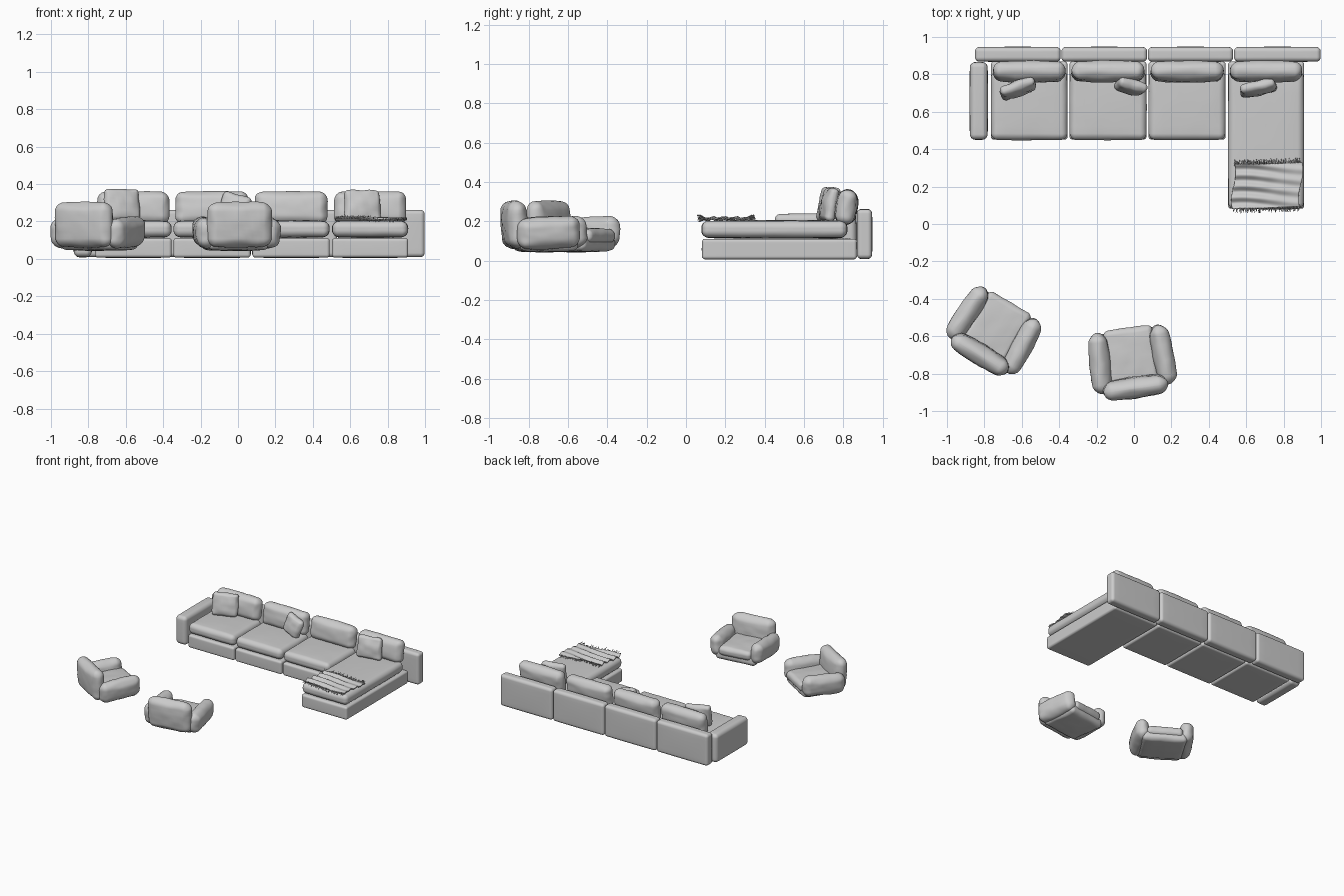
import bpy
import bmesh
import math
import random
from mathutils import Matrix, Vector, noise

random.seed(4)
if "Cube" in bpy.data.objects:
    bpy.data.objects.remove(bpy.data.objects["Cube"])

# One flat upholstery colour
fabric = bpy.data.materials.new("grey_fabric")
fabric.use_nodes = True
fabric.diffuse_color = (0.6, 0.6, 0.6, 1)
fabric.node_tree.nodes["Principled BSDF"].inputs["Base Color"].default_value = (0.6, 0.6, 0.6, 1)


def finish(name, bm, matrix=Matrix()):
    mesh = bpy.data.meshes.new(name)
    bm.to_mesh(mesh)
    bm.free()
    mesh.materials.append(fabric)
    mesh.shade_smooth()
    obj = bpy.data.objects.new(name, mesh)
    obj.matrix_world = matrix
    bpy.context.collection.objects.link(obj)
    return obj


def soft_box(name, size, radius, matrix, puff=(0, 0, 0), rumple=0.0):
    """Rounded box whose faces bulge outwards by puff along each axis."""
    half = Vector(size) / 2 - Vector(puff)
    radius = min(radius, min(half) * 0.98)
    bm = bmesh.new()
    bmesh.ops.create_cube(bm, size=2)
    bmesh.ops.subdivide_edges(bm, edges=bm.edges[:], cuts=15, use_grid_fill=True)
    for v in bm.verts:
        core, out = Vector(), Vector()
        for i, t in enumerate(v.co):
            flat = half[i] - radius
            core[i] = math.copysign(min(abs(t) * 2, 1) * flat, t)
            if abs(t) > 0.5:
                out[i] = math.copysign(math.tan((abs(t) - 0.5) * math.pi / 2), t)
        q = core + out.normalized() * radius
        u = [q[i] / half[i] for i in range(3)]
        for i in range(3):
            j, k = (i + 1) % 3, (i + 2) % 3
            q[i] += puff[i] * u[i] * (1 - u[j] ** 2) * (1 - u[k] ** 2)
        if rumple:
            q += out.normalized() * rumple * noise.noise((matrix @ q) * 22)
        v.co = q
    return finish(name, bm, matrix)


def span(name, x, y, z, radius, puff=(0, 0, 0), rumple=0.0):
    """Soft box filling the given x, y and z ranges."""
    ranges = (x, y, z)
    centre = [(a + b) / 2 for a, b in ranges]
    return soft_box(name, [b - a for a, b in ranges], radius,
                    Matrix.Translation(centre), puff, rumple)


def placed(x, y, z, turn=0, tilt=0, roll=0):
    return (Matrix.Translation((x, y, z)) @ Matrix.Rotation(math.radians(turn), 4, 'Z')
            @ Matrix.Rotation(math.radians(tilt), 4, 'X')
            @ Matrix.Rotation(math.radians(roll), 4, 'Y'))


# Sofa: four modules, the last one a long chaise
modules = [(-0.765, -0.355, 0.45), (-0.345, 0.067, 0.45),
           (0.078, 0.49, 0.45), (0.503, 0.91, 0.08)]
for n, (x0, x1, front) in enumerate(modules, 1):
    span(f"sofa_base_{n}", (x0, x1), (front, 0.87), (0.005, 0.113), 0.016, (0, 0.002, 0.002))
    span(f"seat_cushion_{n}", (x0, x1), (front - 0.002, 0.82), (0.112, 0.207), 0.034,
         (0.002, 0.002, 0.006), 0.002)
    soft_box(f"back_cushion_{n}", (x1 - x0 - 0.022, 0.115, 0.18), 0.04,
             placed((x0 + x1) / 2, 0.815, 0.272, 0, -8), (0.003, 0.014, 0.004), 0.004)

# Back panels and the single arm
for n, (x0, x1) in enumerate([(-0.85, -0.392), (-0.388, 0.07), (0.074, 0.53), (0.535, 0.998)], 1):
    span(f"back_panel_{n}", (x0, x1), (0.866, 0.948), (0.008, 0.263), 0.022, (0, 0.003, 0.002))
span("sofa_arm", (-0.88, -0.78), (0.45, 0.866), (0.008, 0.24), 0.028, (0.003, 0.002, 0.003))

# Scatter pillows
pillows = [(-0.62, 0.725, 0.287, 20, -12, 0, 0.175), (-0.02, 0.735, 0.275, -12, -14, 14, 0.15),
           (0.665, 0.727, 0.285, 11, -12, 0, 0.17)]
for n, (x, y, z, turn, tilt, roll, height) in enumerate(pillows, 1):
    soft_box(f"scatter_pillow_{n}", (0.195 if roll == 0 else 0.16, 0.075, height), 0.02,
             placed(x, y, z, turn, tilt, roll), (0.002, 0.015, 0.002), 0.006)


# Throw blanket with curved folds and a fringe at both ends
def blanket_height(x, y):
    fade = 0.35 + 0.65 * math.exp(-((x - 0.6) / 0.17) ** 2)
    fold = math.sin((y + 0.25 * (x - 0.7) ** 2) * 105 + 1.5 * math.sin(x * 9))
    return 0.217 + 0.009 * fade * fold + 0.003 * noise.noise((x * 14, y * 14, 0))


bm = bmesh.new()
bmesh.ops.create_grid(bm, x_segments=48, y_segments=60, size=0.5)
for v in bm.verts:
    a, b = v.co.x, v.co.y
    x = 0.712 + a * 0.36 + 0.012 * math.sin(b * 5)
    y = 0.205 + b * 0.235 + 0.012 * a
    v.co = (x, y, blanket_height(x, y))
blanket = finish("throw_blanket", bm)
thick = blanket.modifiers.new("thickness", 'SOLIDIFY')
thick.thickness = 0.007

bm = bmesh.new()
for end, edge in ((-1, 0.09), (1, 0.32)):
    for i in range(70):
        x = 0.535 + 0.354 * i / 69
        y = edge + 0.012 * (x - 0.712) / 0.36
        start = Vector((x, y, blanket_height(x, y) - 0.002))
        step = Vector((random.uniform(-0.01, 0.01), end * random.uniform(0.015, 0.03),
                       random.uniform(-0.014, 0.012)))
        turn = step.to_track_quat('Z', 'Y').to_matrix().to_4x4()
        bmesh.ops.create_cone(bm, cap_ends=True, segments=5, radius1=0.0022, radius2=0.0014,
                              depth=step.length,
                              matrix=Matrix.Translation(start + step / 2) @ turn)
finish("blanket_fringe", bm)


# Two armchairs, each opening towards the sofa
def armchair(n, frame):
    def part(name, size, radius, place, puff, rumple=0.004):
        soft_box(f"armchair_{n}_{name}", size, radius, frame @ place, puff, rumple)

    part("base", (0.33, 0.3, 0.09), 0.03, placed(0, -0.005, 0.088), (0, 0.004, 0.006))
    part("seat", (0.27, 0.31, 0.085), 0.03, placed(0, 0.003, 0.125), (0, 0.004, 0.006))
    part("back", (0.35, 0.115, 0.245), 0.045, placed(0, -0.165, 0.183, 0, 3),
         (0.006, 0.012, 0.006))
    for side, label in ((-1, "left"), (1, "right")):
        part(f"{label}_arm", (0.115, 0.325, 0.165), 0.045,
             placed(side * 0.17, -0.012, 0.142, side * 3, 3, side * 5),
             (0.012, 0.006, 0.006))


armchair(1, placed(-0.738, -0.555, 0, -31))
armchair(2, placed(-0.015, -0.71, 0, 8))
